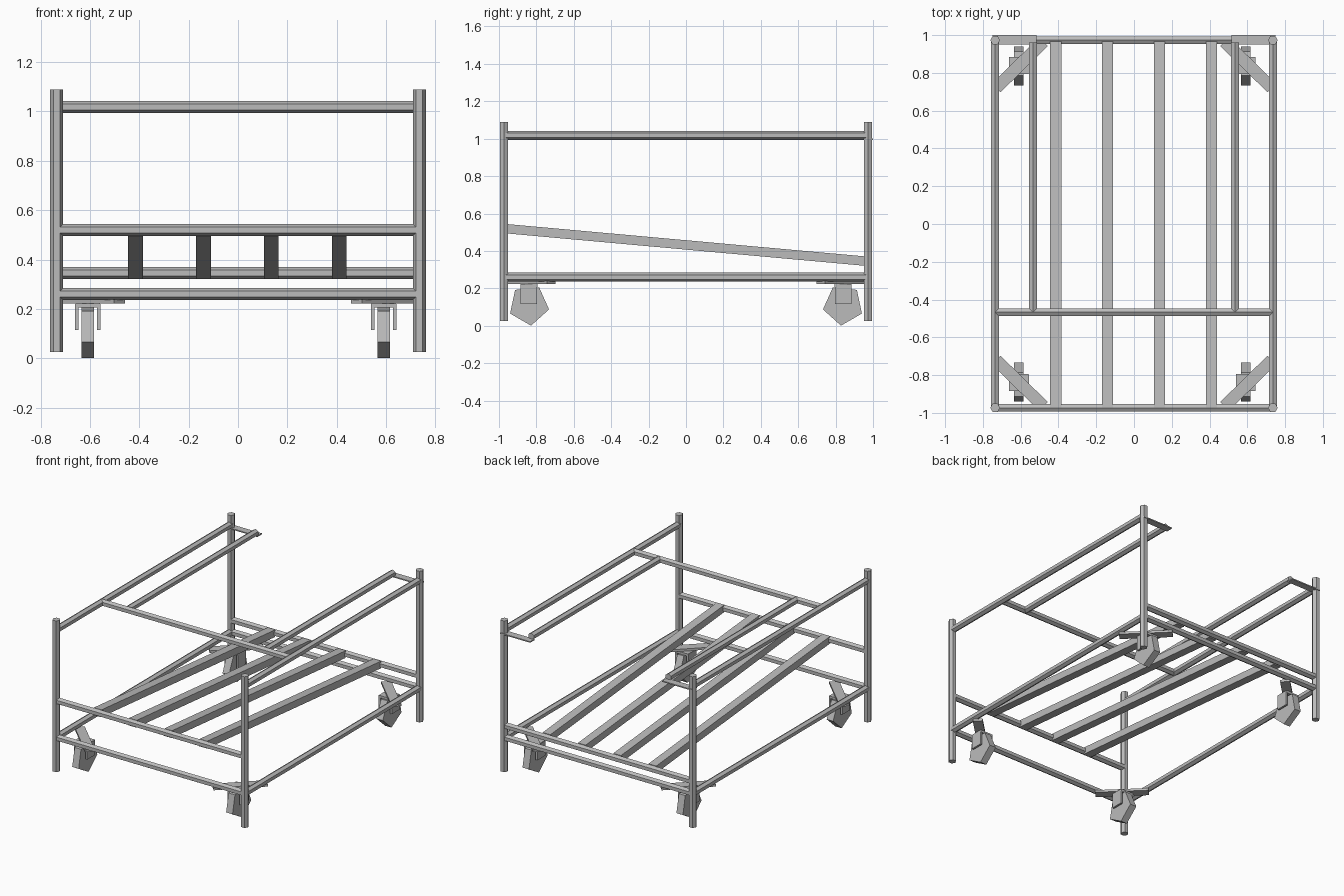
import bpy
from math import cos, sin, pi, radians
from mathutils import Vector

cube = bpy.data.objects.get("Cube")
if cube:
    bpy.data.objects.remove(cube, do_unlink=True)

steel = bpy.data.materials.new("grey steel")
steel.use_nodes = True
GREY = (0.5, 0.5, 0.5, 1)
steel.diffuse_color = GREY
steel.node_tree.nodes["Principled BSDF"].inputs["Base Color"].default_value = GREY

X, Y, Z = Vector((1, 0, 0)), Vector((0, 1, 0)), Vector((0, 0, 1))


def bar(name, start, end, profile, up=Z):
    """Extrude a (side, up) profile from start to end."""
    start, end = Vector(start), Vector(end)
    side = (end - start).cross(up).normalized()
    up = side.cross(end - start).normalized()
    n = len(profile)
    verts = [p + side * a + up * b for p in (start, end) for a, b in profile]
    faces = [(i, (i + 1) % n, (i + 1) % n + n, i + n) for i in range(n)]
    faces += [tuple(reversed(range(n))), tuple(range(n, 2 * n))]
    mesh = bpy.data.meshes.new(name)
    mesh.from_pydata(verts, [], faces)
    mesh.materials.append(steel)
    obj = bpy.data.objects.new(name, mesh)
    bpy.context.collection.objects.link(obj)
    return obj


def polygon(n, r, turn=0):
    return [(r * sin(turn + 2 * pi * i / n), r * cos(turn + 2 * pi * i / n))
            for i in range(n)]


def rect(w, h):
    return [(-w / 2, -h / 2), (w / 2, -h / 2), (w / 2, h / 2), (-w / 2, h / 2)]


TUBE = polygon(6, 0.024)
PX, PY = 0.735, 0.973          # post centres
TOP, LOW = 1.018, 0.26         # rail heights
HEAD, FOOT = 0.52, 0.345       # slat support heights

for sx, side in ((-1, "right"), (1, "left")):
    # long side rails
    bar(f"lower_side_rail_{side}", (sx * PX, -PY, LOW), (sx * PX, PY, LOW), TUBE)
    bar(f"upper_side_rail_{side}", (sx * PX, -PY, TOP), (sx * PX, PY, TOP), TUBE)
    bar(f"inner_rail_{side}", (sx * 0.535, -0.465, TOP), (sx * 0.535, 0.96, TOP), TUBE)
    # thin plate tying the inner rail to the back post
    bar(f"tie_plate_{side}", (sx * 0.75, 0.975, 0.998), (sx * 0.515, 0.975, 0.998),
        rect(0.05, 0.008))

    for sy, end in ((-1, "front"), (1, "back")):
        tag = f"{end}_{side}"
        bar(f"post_{tag}", (sx * PX, sy * PY, 0.025), (sx * PX, sy * PY, 1.09),
            polygon(6, 0.026), X)
        # diagonal corner brace
        bar(f"corner_brace_{tag}", (sx * 0.73, sy * 0.72, 0.23),
            (sx * 0.48, sy * 0.965, 0.23), rect(0.065, 0.016))
        # caster: mount, fork cheeks and faceted wheel
        cx = sx * 0.60 - 0.009
        cy = sy * 0.84
        bar(f"caster_mount_{tag}", (cx, cy - 0.045, 0.214), (cx, cy + 0.045, 0.214),
            rect(0.1, 0.016))
        for off in (-0.045, 0.045):
            bar(f"caster_cheek_{tag}", (cx + off, cy, 0.115), (cx + off, cy, 0.22),
                rect(0.014, 0.088), Y)
        turn = radians(174 if sy > 0 else 186)
        bar(f"caster_wheel_{tag}", (cx - 0.025, cy, 0.11), (cx + 0.025, cy, 0.11),
            polygon(5, 0.11, turn))

# cross rails
for name, y, z in (("lower_front_rail", -PY, LOW), ("lower_back_rail", PY, LOW),
                   ("slat_front_rail", -PY, HEAD), ("slat_back_rail", PY, FOOT),
                   ("upper_cross_rail", -0.467, TOP)):
    bar(name, (-PX, y, z), (PX, y, z), TUBE)

# sloping slats
for i in range(4):
    x = -0.415 + i * 0.275
    bar(f"slat_{i + 1}", (x, -PY, HEAD), (x, 0.965, FOOT), rect(0.06, 0.05))
